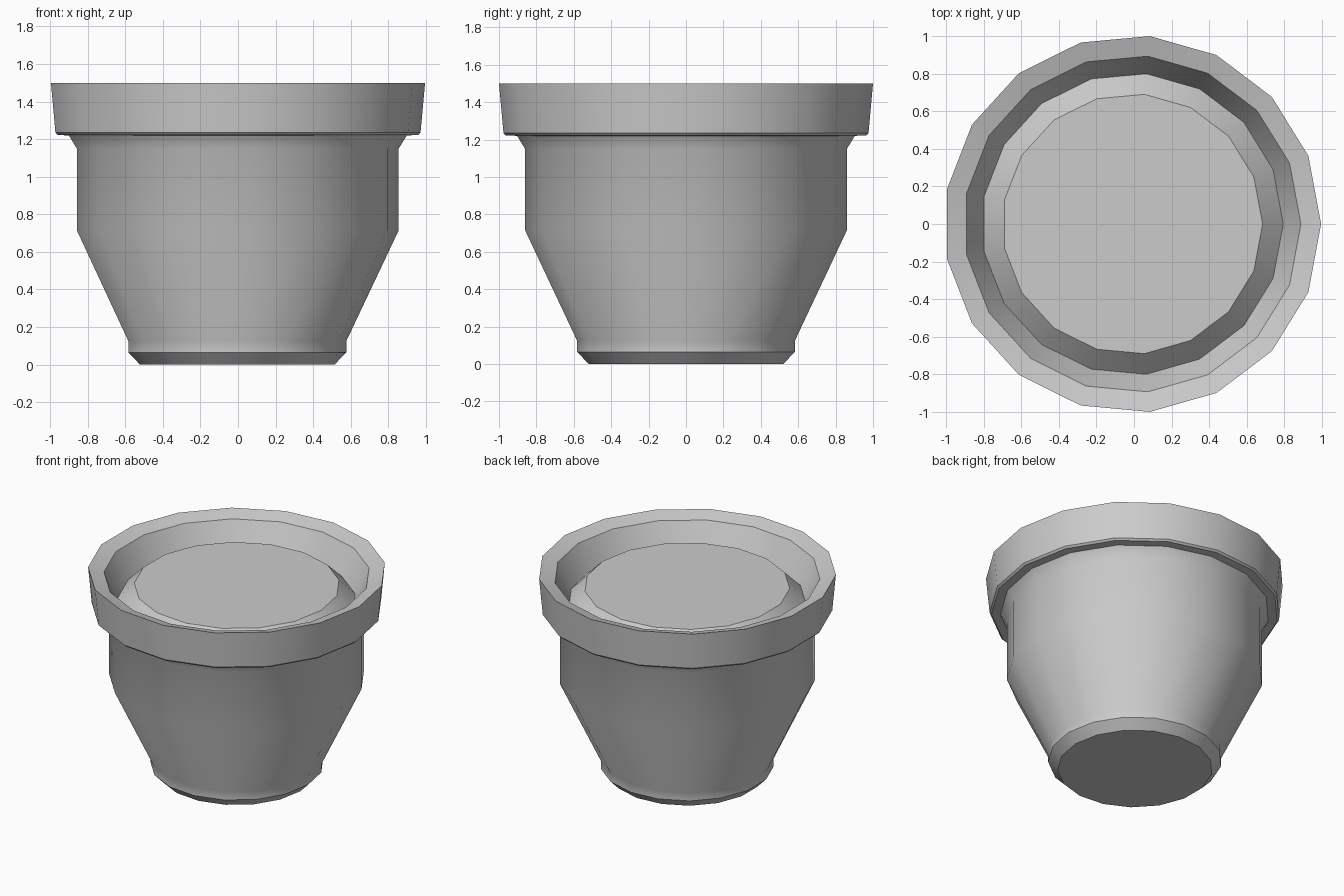
import bpy, bmesh, math

if "Cube" in bpy.data.objects:
    bpy.data.objects.remove(bpy.data.objects["Cube"])

SIDES = 17
X_SHIFT = -0.0085  # centres the odd-sided outline

# Profile (radius, height) from base, up the outside, over the rim, to the soil
profile = [
    (0.522, 0.0), (0.585, 0.065), (0.585, 0.125),      # foot
    (0.864, 0.715), (0.864, 1.15), (0.907, 1.22),      # body
    (0.967, 1.222), (0.980, 1.235), (1.0043, 1.5),     # rim outside
    (0.897, 1.467), (0.803, 1.28),                     # rim inside
    (0.693, 1.39),                                     # soil mound
]

bm = bmesh.new()
rings = []
for r, z in profile:
    rings.append([bm.verts.new((r * math.cos(2 * math.pi * i / SIDES) + X_SHIFT,
                                r * math.sin(2 * math.pi * i / SIDES), z))
                  for i in range(SIDES)])

# Walls between neighbouring rings
for a, b in zip(rings, rings[1:]):
    for i in range(SIDES):
        j = (i + 1) % SIDES
        bm.faces.new((a[i], a[j], b[j], b[i]))

# Flat base and flat soil top
bm.faces.new(rings[0][::-1])
bm.faces.new(rings[-1])
bmesh.ops.recalc_face_normals(bm, faces=bm.faces[:])

mesh = bpy.data.meshes.new("plant_pot")
bm.to_mesh(mesh)
bm.free()
pot = bpy.data.objects.new("plant_pot", mesh)
bpy.context.collection.objects.link(pot)

# Smooth round the sides, sharp at the rim and base
bpy.context.view_layer.objects.active = pot
pot.select_set(True)
bpy.ops.object.shade_smooth_by_angle(angle=math.radians(32))
